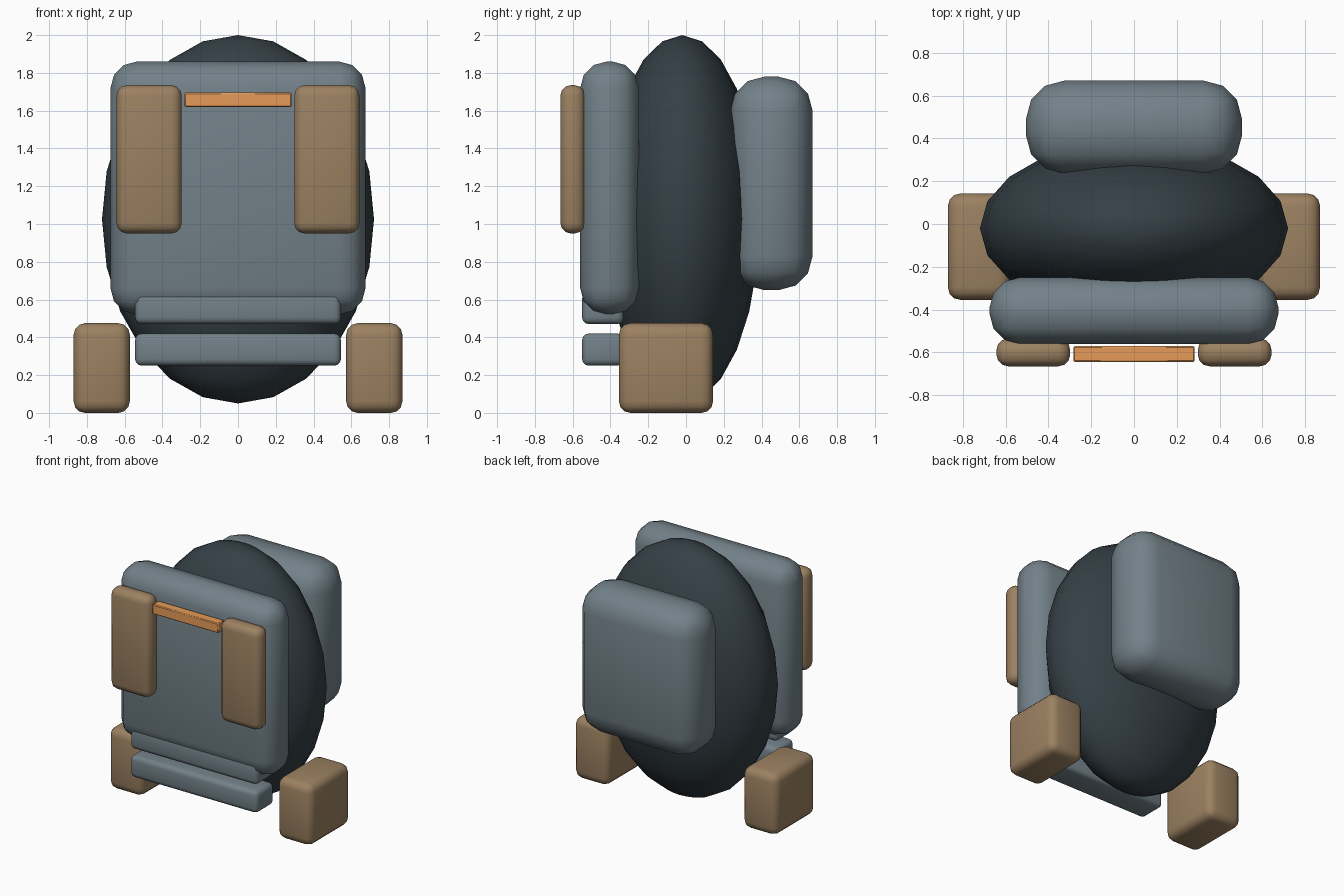
import bpy

if "Cube" in bpy.data.objects:
    bpy.data.objects.remove(bpy.data.objects["Cube"])

def material(name, rgb):
    m = bpy.data.materials.new(name)
    m.diffuse_color = (*rgb, 1)
    m.use_nodes = True
    m.node_tree.nodes["Principled BSDF"].inputs["Base Color"].default_value = m.diffuse_color
    return m

DARK = material("dark_slate", (0.035, 0.05, 0.06))
STEEL = material("blue_grey", (0.17, 0.22, 0.25))
TAN = material("tan", (0.33, 0.22, 0.12))
ORANGE = material("orange", (0.8, 0.33, 0.1))

def finish(ob, name, mat, angle):
    ob.name = ob.data.name = name
    ob.data.materials.append(mat)
    bpy.ops.object.shade_smooth_by_angle(angle=angle)
    return ob

def rounded_box(name, lo, hi, bevel, mat, segments=3):
    """Box between two corners with rounded edges."""
    bpy.ops.mesh.primitive_cube_add(size=1, location=[(a + b) / 2 for a, b in zip(lo, hi)])
    ob = bpy.context.object
    ob.scale = [b - a for a, b in zip(lo, hi)]
    bpy.ops.object.transform_apply(location=False, rotation=False, scale=True)
    mod = ob.modifiers.new("Bevel", 'BEVEL')
    mod.width, mod.segments = bevel, segments
    bpy.ops.object.modifier_apply(modifier=mod.name)
    return finish(ob, name, mat, 0.7)

# Egg-shaped body
bpy.ops.mesh.primitive_uv_sphere_add(segments=20, ring_count=12, radius=1, location=(0, -0.02, 1.025))
body = bpy.context.object
body.scale = (0.72, 0.41, 0.975)
bpy.ops.object.transform_apply(location=False, rotation=False, scale=True)
finish(body, "body", DARK, 1.0)

# Chest plate and backpack
rounded_box("chest_plate", (-0.675, -0.56, 0.52), (0.675, -0.25, 1.86), 0.14, STEEL)
rounded_box("backpack", (-0.505, 0.235, 0.65), (0.505, 0.67, 1.78), 0.18, STEEL)

# Belly strips below the chest plate
for i, z in enumerate((0.47, 0.25)):
    rounded_box(f"belly_strip_{i + 1}", (-0.545, -0.55, z), (0.545, -0.33, z + 0.17), 0.035, STEEL)

# Mirrored chest pouches and feet
for side, s in (("left", -1), ("right", 1)):
    def pair(name, x0, x1, y0, y1, z0, z1, bevel):
        xs = sorted((s * x0, s * x1))
        rounded_box(f"{side}_{name}", (xs[0], y0, z0), (xs[1], y1, z1), bevel, TAN)
    pair("chest_pouch", 0.298, 0.643, -0.665, -0.535, 0.95, 1.735, 0.055)
    pair("foot", 0.573, 0.87, -0.355, 0.143, 0, 0.475, 0.06)

# Orange bar between the pouches
rounded_box("chest_bar", (-0.283, -0.645, 1.62), (0.283, -0.57, 1.695), 0.006, ORANGE, 1)
